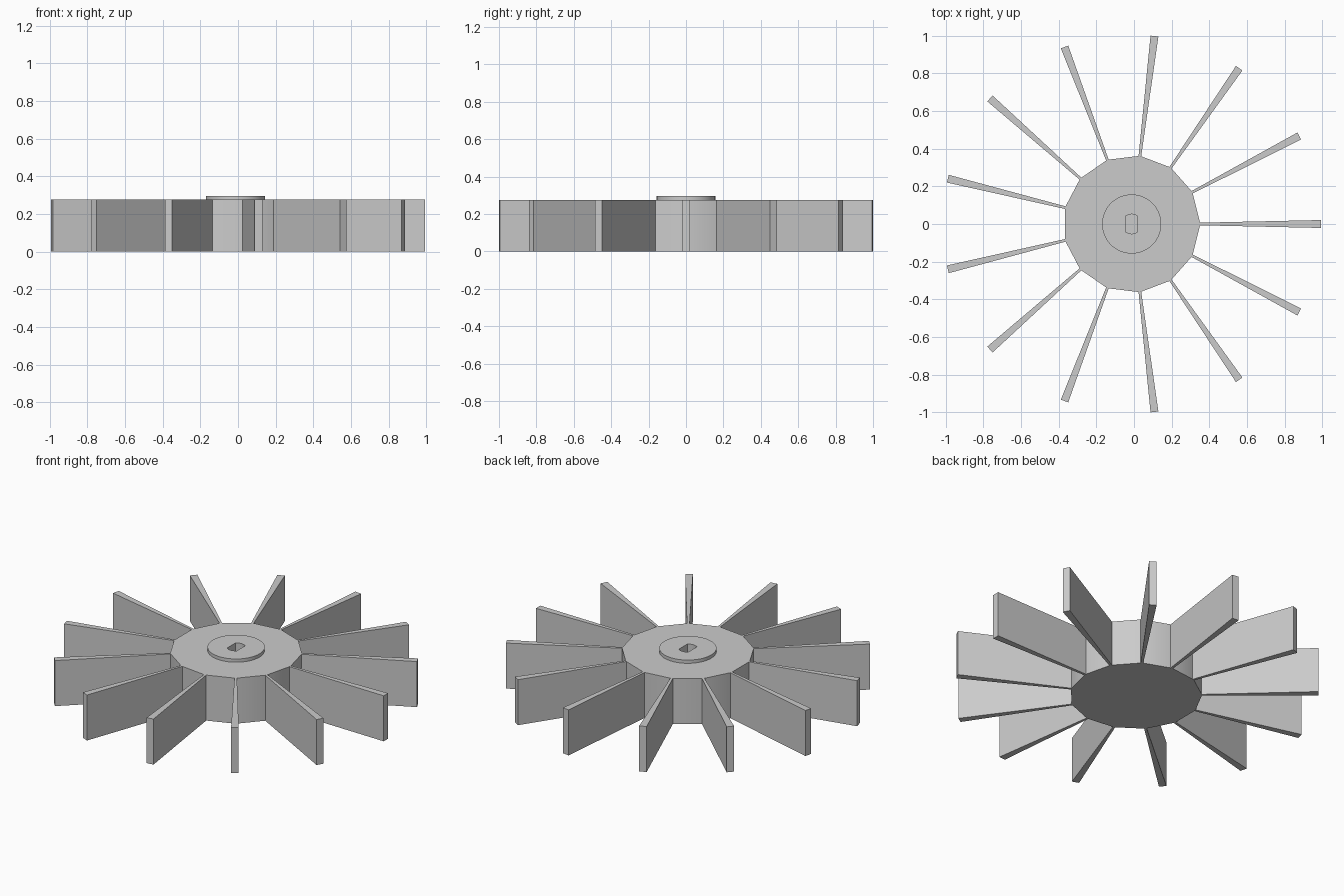
import bpy
import bmesh
from math import cos, sin, pi, sqrt, asin, radians
from mathutils import Matrix, Vector

cube = bpy.data.objects.get("Cube")
if cube:
    bpy.data.objects.remove(cube, do_unlink=True)

BLADES = 13
CENTRE_X = -0.0125
HEIGHT = 0.276
HUB_R, TIP_R = 0.363, 1.005
ROOT_HALF, TIP_HALF = 0.007, 0.021
BOSS_R, BOSS_TOP = 0.157, 0.296
BORE_R, BORE_HALF, BORE_FLOOR = 0.052, 0.032, 0.08

grey = bpy.data.materials.new("light grey plastic")
grey.use_nodes = True
grey.diffuse_color = (0.6, 0.6, 0.6, 1)
grey.node_tree.nodes["Principled BSDF"].inputs["Base Color"].default_value = (0.6, 0.6, 0.6, 1)


def prism(name, outline, bottom, top):
    """Extrude a flat outline upward into a solid."""
    bm = bmesh.new()
    face = bm.faces.new([bm.verts.new((x, y, bottom)) for x, y in outline])
    grown = bmesh.ops.extrude_face_region(bm, geom=[face], use_keep_orig=True)
    verts = [v for v in grown["geom"] if isinstance(v, bmesh.types.BMVert)]
    bmesh.ops.translate(bm, verts=verts, vec=(0, 0, top - bottom))
    bmesh.ops.recalc_face_normals(bm, faces=bm.faces)
    mesh = bpy.data.meshes.new(name)
    bm.to_mesh(mesh)
    bm.free()
    mesh.materials.append(grey)
    obj = bpy.data.objects.new(name, mesh)
    obj.location.x = CENTRE_X
    bpy.context.collection.objects.link(obj)
    return obj


def arc(radius, start, end, steps):
    angles = [start + (end - start) * i / steps for i in range(steps + 1)]
    return [(radius * cos(a), radius * sin(a)) for a in angles]


# Many-sided hub, with a narrow flat at each corner where a blade grows out
root_x = sqrt(HUB_R ** 2 - ROOT_HALF ** 2)
hub_outline = []
for i in range(BLADES):
    turn = Matrix.Rotation(2 * pi * i / BLADES, 2)
    for side in (-1, 1):
        hub_outline.append(turn @ Vector((root_x, side * ROOT_HALF)))
hub = prism("hub", hub_outline, 0, HEIGHT)

# Tapered blades, widening towards the tip
blade_outline = [(root_x, -ROOT_HALF), (TIP_R, -TIP_HALF),
                 (TIP_R, TIP_HALF), (root_x, ROOT_HALF)]
for i in range(BLADES):
    blade = prism(f"blade_{i + 1}", blade_outline, 0, HEIGHT)
    blade.rotation_euler.z = 2 * pi * i / BLADES

# Raised round boss on top of the hub
boss = prism("boss", arc(BOSS_R, 0, 2 * pi, 64)[:-1], HEIGHT, BOSS_TOP)

# Blind shaft bore with two flat sides
flat = pi / 2 - asin(BORE_HALF / BORE_R)
bore_outline = arc(BORE_R, flat, pi - flat, 10) + arc(BORE_R, pi + flat, 2 * pi - flat, 10)
cutter = prism("bore_cutter", bore_outline, BORE_FLOOR, BOSS_TOP + 0.1)
cutter.hide_render = True
bpy.context.view_layer.update()

for part in (hub, boss):
    cut = part.modifiers.new("bore", "BOOLEAN")
    cut.operation = "DIFFERENCE"
    cut.solver = "EXACT"
    cut.object = cutter
    bpy.ops.object.select_all(action="DESELECT")
    part.select_set(True)
    bpy.context.view_layer.objects.active = part
    bpy.ops.object.modifier_apply(modifier=cut.name)
    bpy.ops.object.shade_smooth_by_angle(angle=radians(20))
bpy.data.objects.remove(cutter, do_unlink=True)
